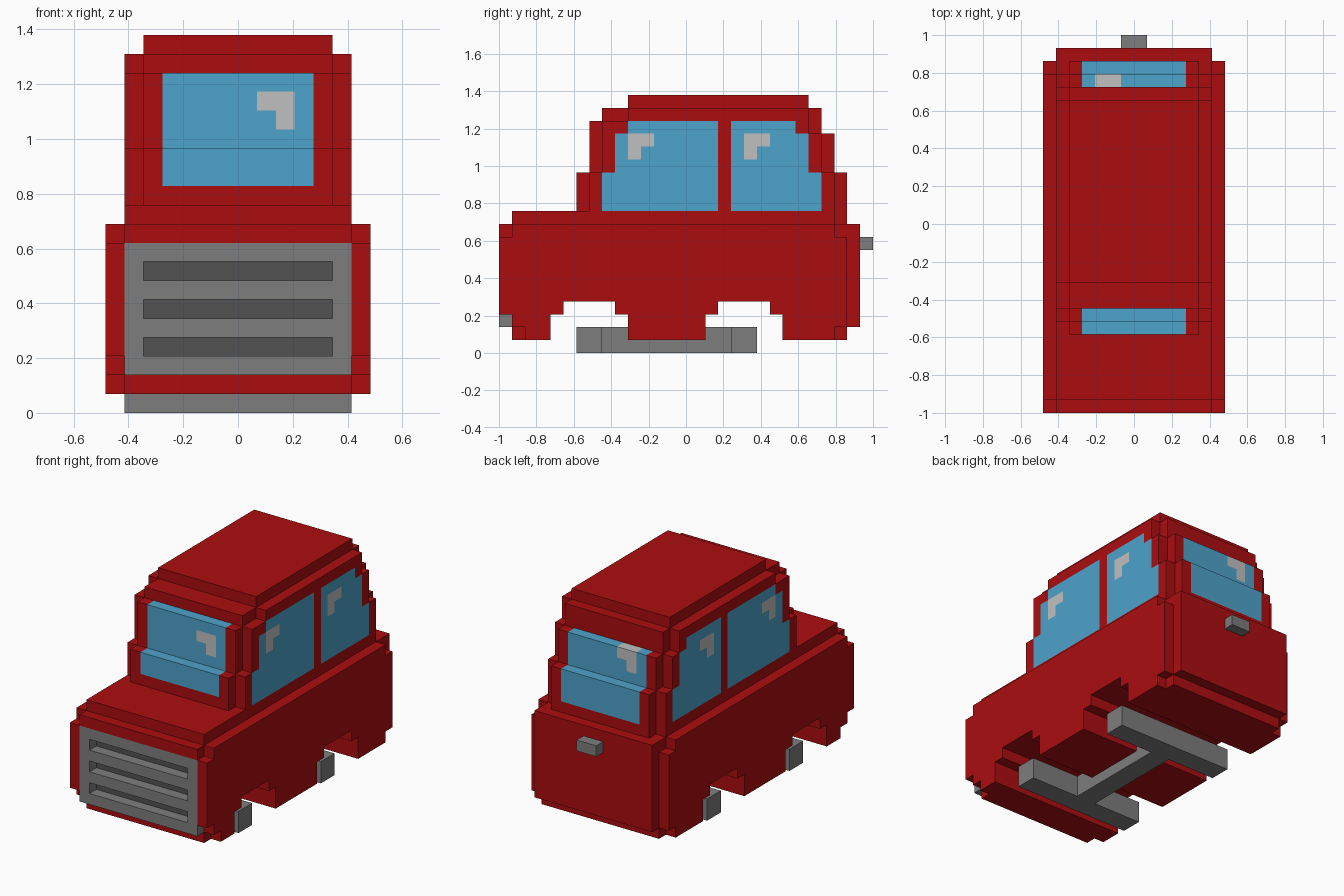
import bpy, bmesh

if "Cube" in bpy.data.objects:
    bpy.data.objects.remove(bpy.data.objects["Cube"])

U = 2 / 29          # size of one block; the car is 29 blocks long

COLOURS = {
    "red_paint": (0.41, 0.004, 0.005),
    "window_blue": (0.076, 0.366, 0.597),
    "metal_grey": (0.21, 0.207, 0.207),
    "dark_grey": (0.084, 0.084, 0.084),
    "glint_grey": (0.527, 0.527, 0.527),
}
NAMES = list(COLOURS)
RED, BLUE, GREY, DARK, GLINT = range(5)
for name, rgb in COLOURS.items():
    bpy.data.materials.new(name).diffuse_color = (*rgb, 1)

cells = {}          # block (x, y, z) -> part name


def fill(part, half, y0, y1, z0, z1):
    """Box of blocks centred on x; part None carves it away."""
    for x in range(-half, half):
        for y in range(y0, y1):
            for z in range(z0, z1):
                if part:
                    cells[x, y, z] = part
                else:
                    cells.pop((x, y, z), None)


# Lower body with stepped corners and bonnet
for box in [(6, 1, 27, 1, 2), (7, 2, 26, 1, 2), (6, 0, 28, 2, 10),
            (7, 1, 27, 2, 3), (7, 0, 27, 3, 9), (7, 1, 26, 9, 10),
            (6, 1, 26, 10, 11), (5, 1, 27, 10, 11)]:
    fill("body", *box)

# Wheel arches, cut right through
for y in (4, 16):
    fill(None, 7, y, y + 6, 1, 3)
    fill(None, 7, y + 1, y + 5, 3, 4)

# Cabin and roof
for box in [(5, 6, 27, 11, 14), (6, 7, 26, 11, 14),
            (5, 7, 26, 14, 17), (6, 8, 25, 14, 17),
            (5, 7, 25, 17, 18), (6, 8, 24, 17, 18),
            (5, 8, 25, 18, 19), (6, 10, 24, 18, 19),
            (5, 10, 24, 19, 20)]:
    fill("cabin", *box)

# Grille with three slots
fill("grille", 6, 0, 1, 2, 9)
for z in (3, 5, 7):
    fill(None, 5, 0, 1, z, z + 1)

# Axles, shaft and rear handle
fill("chassis", 6, 6, 8, 0, 2)
fill("chassis", 6, 18, 20, 0, 2)
fill("chassis", 1, 8, 18, 0, 2)
fill("rear_handle", 1, 28, 29, 8, 9)


def side_glass(y, z):
    """Two side windows whose outer edges step inwards with height."""
    if not 11 <= z < 18:
        return RED
    step = (z >= 14) + (z >= 17)
    if not (8 + step <= y < 17 or 18 <= y < 25 - step):
        return RED
    for g in (10, 19):
        if (z == 16 and g <= y < g + 2) or (z == 15 and y == g):
            return GLINT
    return BLUE


def end_glass(x, y, z, n):
    """Windscreen and rear window, wrapping over the steps."""
    front = y < 10
    if not -4 <= x < 4 or 9 <= y < 25:
        return RED
    if n[2] == 1:
        if z not in ((13, 17) if front else (13, 16)):
            return RED
        return GLINT if z == 16 and x in (-3, -2) else BLUE
    if n[1] != (-1 if front else 1) or not (12 if front else 11) <= z < 18:
        return RED
    across = x if front else -1 - x
    if (z == 16 and across in (1, 2)) or (z == 15 and across == 2):
        return GLINT
    return BLUE


def colour(part, x, y, z, n):
    if part in ("grille", "chassis", "rear_handle"):
        return GREY
    if part == "body":
        slot = n[1] == -1 and y == 1 and z in (3, 5, 7) and -5 <= x < 5
        return DARK if slot else RED
    if n[0]:
        return side_glass(y, z) if x in (-6, 5) else RED
    return end_glass(x, y, z, n)


def build(part):
    """Outer skin of one part, flat areas merged per colour."""
    bm = bmesh.new()
    verts = {}

    def vert(c):
        if c not in verts:
            verts[c] = bm.verts.new((c[0] * U, c[1] * U - 1, c[2] * U))
        return verts[c]

    for (x, y, z), owner in cells.items():
        if owner != part:
            continue
        for axis in range(3):
            for s in (-1, 1):
                n = [0, 0, 0]
                n[axis] = s
                if (x + n[0], y + n[1], z + n[2]) in cells:
                    continue
                b, c = (axis + 1) % 3, (axis + 2) % 3
                ring = []
                for p, q in ((0, 0), (1, 0), (1, 1), (0, 1))[::s]:
                    k = [x, y, z]
                    k[axis] += s > 0
                    k[b] += p
                    k[c] += q
                    ring.append(vert(tuple(k)))
                bm.faces.new(ring).material_index = colour(part, x, y, z, n)
    bmesh.ops.dissolve_limit(bm, angle_limit=0.01, verts=bm.verts[:],
                             edges=bm.edges[:], delimit={'MATERIAL'})
    # Keep only the colours this part uses
    used = sorted({f.material_index for f in bm.faces})
    for f in bm.faces:
        f.material_index = used.index(f.material_index)
    mesh = bpy.data.meshes.new(part)
    bm.to_mesh(mesh)
    bm.free()
    for i in used:
        mesh.materials.append(bpy.data.materials[NAMES[i]])
    bpy.context.collection.objects.link(bpy.data.objects.new(part, mesh))


for part in ("body", "cabin", "grille", "chassis", "rear_handle"):
    build(part)

for m in bpy.data.materials:
    if m.users and not m.is_grease_pencil:
        m.use_nodes = True
        m.node_tree.nodes["Principled BSDF"].inputs["Base Color"].default_value = m.diffuse_color
